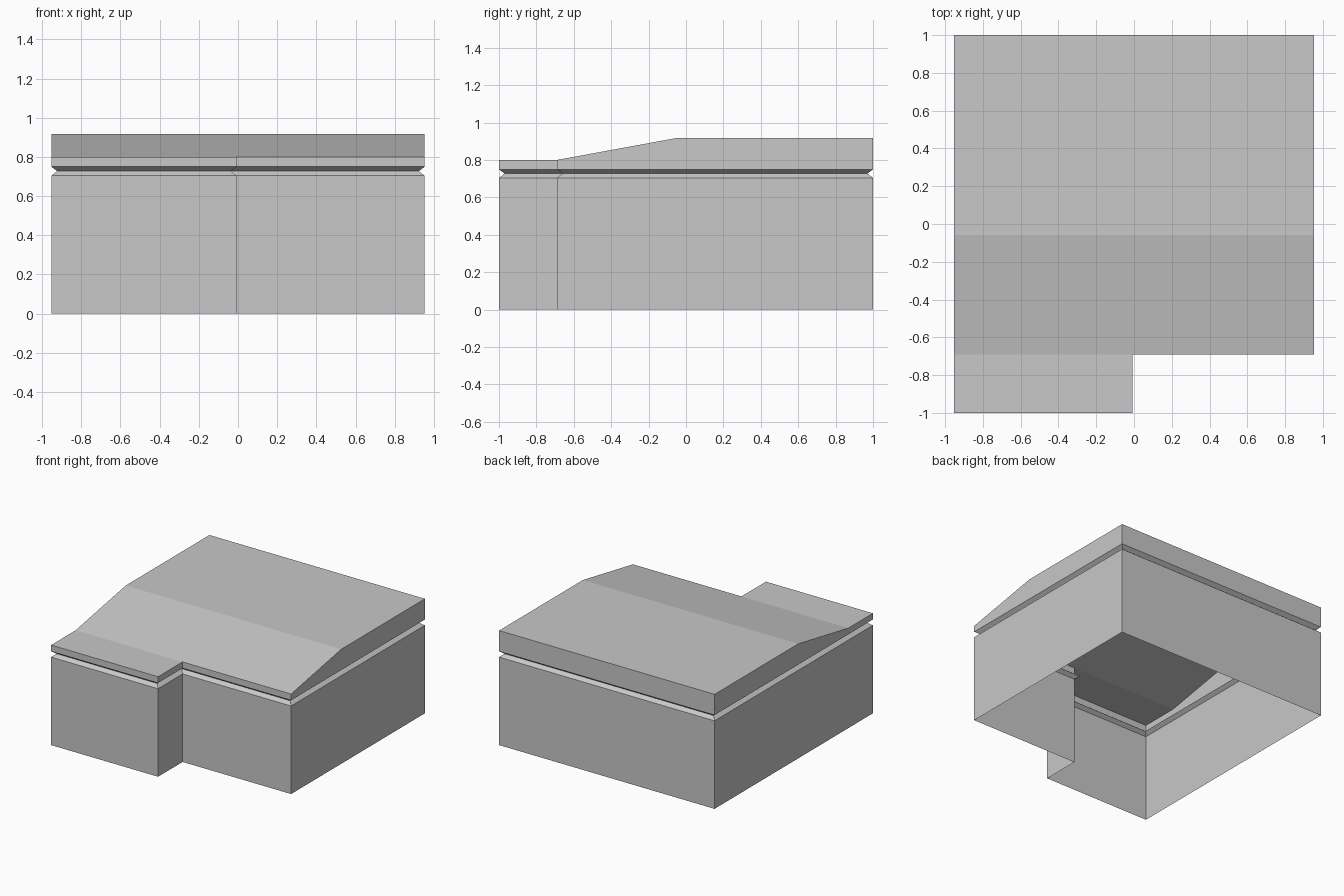
import bpy, bmesh

cube = bpy.data.objects.get("Cube")
if cube:
    bpy.data.objects.remove(cube, do_unlink=True)

# Main dimensions
HALF_X, HALF_Y = 0.953, 1.0
NOTCH_X, NOTCH_Y, RIDGE_Y = -0.007, -0.69, -0.057
WALL_TOP, GROOVE_MID, ROOF_BASE = 0.704, 0.727, 0.75
EAVE_Z, ROOF_Z, GROOVE_DEPTH = 0.80, 0.916, 0.03

# L-shaped footprint, counter-clockwise, with points where the roof bends
OUTLINE = [(-HALF_X, -HALF_Y), (NOTCH_X, -HALF_Y), (NOTCH_X, NOTCH_Y),
           (HALF_X, NOTCH_Y), (HALF_X, RIDGE_Y), (HALF_X, HALF_Y),
           (-HALF_X, HALF_Y), (-HALF_X, RIDGE_Y), (-HALF_X, NOTCH_Y)]

grey = bpy.data.materials.new("plain grey")
grey.use_nodes = True
grey.diffuse_color = (0.58, 0.58, 0.58, 1)
grey.node_tree.nodes["Principled BSDF"].inputs["Base Color"].default_value = grey.diffuse_color


def sign(v):
    return (v > 0) - (v < 0)


def inset(depth):
    """Move every side of the right-angled outline inward by depth."""
    points = []
    for i, (x, y) in enumerate(OUTLINE):
        px, py = OUTLINE[i - 1]
        nx, ny = OUTLINE[(i + 1) % len(OUTLINE)]
        points.append((x - depth * sign(ny - py), y + depth * sign(nx - px)))
    return points


def roof_height(y):
    t = (y - NOTCH_Y) / (RIDGE_Y - NOTCH_Y)
    return EAVE_Z + (ROOF_Z - EAVE_Z) * min(max(t, 0), 1)


def ring(z, depth=0):
    return [(x, y, z) for x, y in inset(depth)]


def build_shell(name, rings, caps=()):
    """Join rings into an open band; caps index into the last ring."""
    bm = bmesh.new()
    loops = [[bm.verts.new(p) for p in r] for r in rings]
    n = len(OUTLINE)
    for low, high in zip(loops, loops[1:]):
        for i in range(n):
            j = (i + 1) % n
            bm.faces.new((low[i], low[j], high[j], high[i]))
    for cap in caps:
        bm.faces.new([loops[-1][i] for i in cap])
    mesh = bpy.data.meshes.new(name)
    bm.to_mesh(mesh)
    bm.free()
    mesh.materials.append(grey)
    obj = bpy.data.objects.new(name, mesh)
    bpy.context.collection.objects.link(obj)


# Walls, open underneath
build_shell("walls", [ring(0), ring(WALL_TOP)])

# V-shaped groove under the roof
build_shell("groove", [ring(WALL_TOP), ring(GROOVE_MID, GROOVE_DEPTH), ring(ROOF_BASE)])

# Roof: fascia, low front, slope and high flat back
eaves = [(x, y, roof_height(y)) for x, y in OUTLINE]
build_shell("roof", [ring(ROOF_BASE), eaves],
            caps=[(0, 1, 2, 8), (8, 2, 3, 4, 7), (7, 4, 5, 6)])
